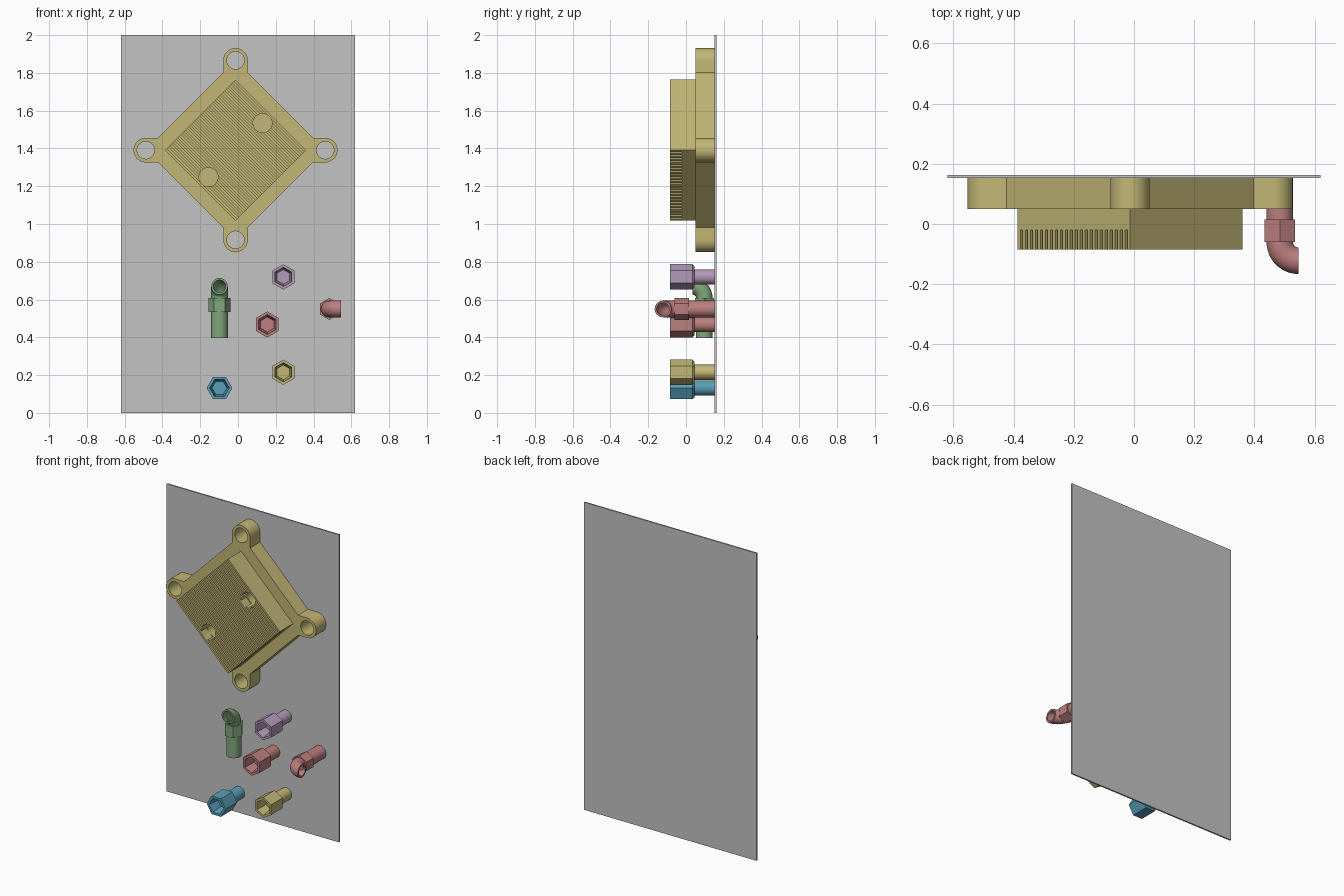
import bpy, bmesh
from math import sin, cos, pi, radians
from mathutils import Vector, Matrix

if "Cube" in bpy.data.objects:
    bpy.data.objects.remove(bpy.data.objects["Cube"], do_unlink=True)


def material(name, rgb):
    m = bpy.data.materials.new(name)
    m.use_nodes = True
    m.diffuse_color = (*rgb, 1)
    m.node_tree.nodes["Principled BSDF"].inputs["Base Color"].default_value = (*rgb, 1)
    return m


grey = material("panel grey", (0.55, 0.55, 0.55))
yellow = material("sand yellow", (0.54, 0.47, 0.18))
purple = material("soft purple", (0.44, 0.32, 0.48))
red = material("dusty red", (0.50, 0.21, 0.21))
green = material("leaf green", (0.22, 0.39, 0.20))
blue = material("sky blue", (0.10, 0.35, 0.48))


def frame(x_axis, y_axis, z_axis, origin):
    """Matrix that places local axes in the world."""
    m = Matrix((x_axis, y_axis, z_axis)).transposed().to_4x4()
    m.translation = origin
    return m


def shade(obj):
    obj.data.shade_smooth()
    obj.data.set_sharp_from_angle(angle=radians(32))


def finish(name, bm, mat, place):
    bmesh.ops.recalc_face_normals(bm, faces=bm.faces[:])
    bm.transform(place)
    mesh = bpy.data.meshes.new(name)
    bm.to_mesh(mesh)
    bm.free()
    mesh.materials.append(mat)
    obj = bpy.data.objects.new(name, mesh)
    bpy.context.collection.objects.link(obj)
    shade(obj)
    return obj


def ring(n, r, z, turn=0.0):
    return [Vector((r * cos(turn + 2 * pi * i / n), r * sin(turn + 2 * pi * i / n), z))
            for i in range(n)]


def loft(name, rings, mat, place, capped=True):
    """Skin a series of rings; cap both ends, or join the last to the first."""
    bm = bmesh.new()
    loops = [[bm.verts.new(p) for p in r] for r in rings]
    pairs = list(zip(loops, loops[1:]))
    if capped:
        bm.faces.new(loops[0])
        bm.faces.new(loops[-1])
    else:
        pairs.append((loops[-1], loops[0]))
    for a, b in pairs:
        for i in range(len(a)):
            j = (i + 1) % len(a)
            bm.faces.new((a[i], a[j], b[j], b[i]))
    return finish(name, bm, mat, place)


def prism(name, outline, z0, z1, mat, place):
    return loft(name, [[Vector((x, y, z)) for x, y in outline] for z in (z0, z1)], mat, place)


def drill(obj, centres, radius, z0, z1, place):
    """Cut round holes and bake the result."""
    for x, y in centres:
        cutter = loft("cutter", [ring(40, radius, z0), ring(40, radius, z1)],
                      obj.data.materials[0], place @ Matrix.Translation((x, y, 0)))
        cutter.hide_render = True
        mod = obj.modifiers.new("hole", 'BOOLEAN')
        mod.operation, mod.solver, mod.object = 'DIFFERENCE', 'EXACT', cutter
        graph = bpy.context.evaluated_depsgraph_get()
        baked = bpy.data.meshes.new_from_object(obj.evaluated_get(graph))
        obj.modifiers.clear()
        obj.data = baked
        bpy.data.objects.remove(cutter, do_unlink=True)
    shade(obj)


X, Y, Z = Vector((1, 0, 0)), Vector((0, 1, 0)), Vector((0, 0, 1))
BACK = 0.152  # front face of the panel


def on_panel(x, z):
    return frame(X, Z, -Y, (x, BACK, z))


# Backing panel
prism("back_panel", [(-0.62, 0), (0.62, 0), (0.62, 2), (-0.62, 2)], -0.01, 0, grey, on_panel(0, 0))

# Diamond flange with a drilled round lug on each corner
reach, lug = 0.475, 0.065
outline, lug_centres = [], []
for k in range(4):
    turn = Matrix.Rotation(k * pi / 2, 2)
    corner = [Vector((reach - lug, -lug))]
    corner += [Vector((reach + lug * cos(a), lug * sin(a)))
               for a in (-pi / 2 + pi * i / 20 for i in range(21))]
    corner.append(Vector((reach - lug, lug)))
    outline += [tuple(turn @ p) for p in corner]
    lug_centres.append(tuple(turn @ Vector((reach, 0))))
block_place = on_panel(-0.013, 1.391)
flange = prism("mounting_flange", outline, 0, 0.102, yellow, block_place)
drill(flange, lug_centres, 0.046, -0.02, 0.13, block_place)

# Finned core: comb profile drawn across the fins, stretched along them
half, floor, top, fins = 0.264, 0.172, 0.236, 23
pitch = 2 * half / (fins - 0.45)
comb = [(half, 0.102), (-half, 0.102)]
for i in range(fins):
    start = -half + i * pitch
    end = start + 0.55 * pitch
    comb += [(start, floor), (start, top), (end, top), (end, floor)]
comb = comb[:2] + [p for i, p in enumerate(comb[2:]) if 0 < i < 4 * fins - 1]
across, along = (X + Z).normalized(), (X - Z).normalized()
core = prism("finned_core", comb, -half, half, yellow,
             frame(across, -Y, along, block_place.translation))
drill(core, [(0.143, 0.143), (-0.143, -0.143)], 0.05, 0.11, 0.3, block_place)


# Straight fittings: round stem and hexagonal head with a tapered socket
def straight_fitting(name, x, z, radius, mat, turn):
    place = on_panel(x, z)
    loft(name + "_stem", [ring(32, 0.04, 0), ring(32, 0.04, 0.12)], mat, place)
    sections = [(0.82, 0.107), (1, 0.118), (1, 0.236), (0.76, 0.236), (0.58, 0.16)]
    loft(name + "_hex_head", [ring(6, radius * s, h, turn) for s, h in sections], mat, place)


straight_fitting("purple_fitting", 0.24, 0.72, 0.067, purple, pi / 6)
straight_fitting("red_fitting", 0.155, 0.468, 0.069, red, pi / 6)
straight_fitting("yellow_fitting", 0.24, 0.215, 0.067, yellow, pi / 6)
straight_fitting("blue_fitting", -0.098, 0.132, 0.068, blue, 0)


# Elbow fittings: round stem, hexagonal collar and a hollow quarter bend
def elbow_fitting(name, mat, place):
    bend, base = 0.062, 0.212
    loft(name + "_stem", [ring(32, 0.044, 0), ring(32, 0.044, 0.14)], mat, place)
    loft(name + "_hex_collar", [ring(6, 0.058, h, pi / 6) for h in (0.137, base)], mat, place)

    def bend_ring(radius, angle):
        swing = (Matrix.Translation((bend, 0, base)) @ Matrix.Rotation(angle, 4, 'Y')
                 @ Matrix.Translation((-bend, 0, 0)))
        return [swing @ p for p in ring(32, radius, 0)]

    angles = [pi / 2 * i / 12 for i in range(13)]
    rings = [bend_ring(0.044, a) for a in angles] + [bend_ring(0.033, a) for a in reversed(angles)]
    loft(name + "_bend", rings, mat, place, capped=False)


elbow_fitting("red_elbow", red, frame(X, Z, -Y, (0.484, BACK, 0.55)))
elbow_fitting("green_elbow", green, frame(-Y, X, Z, (-0.098, 0.097, 0.396)))
